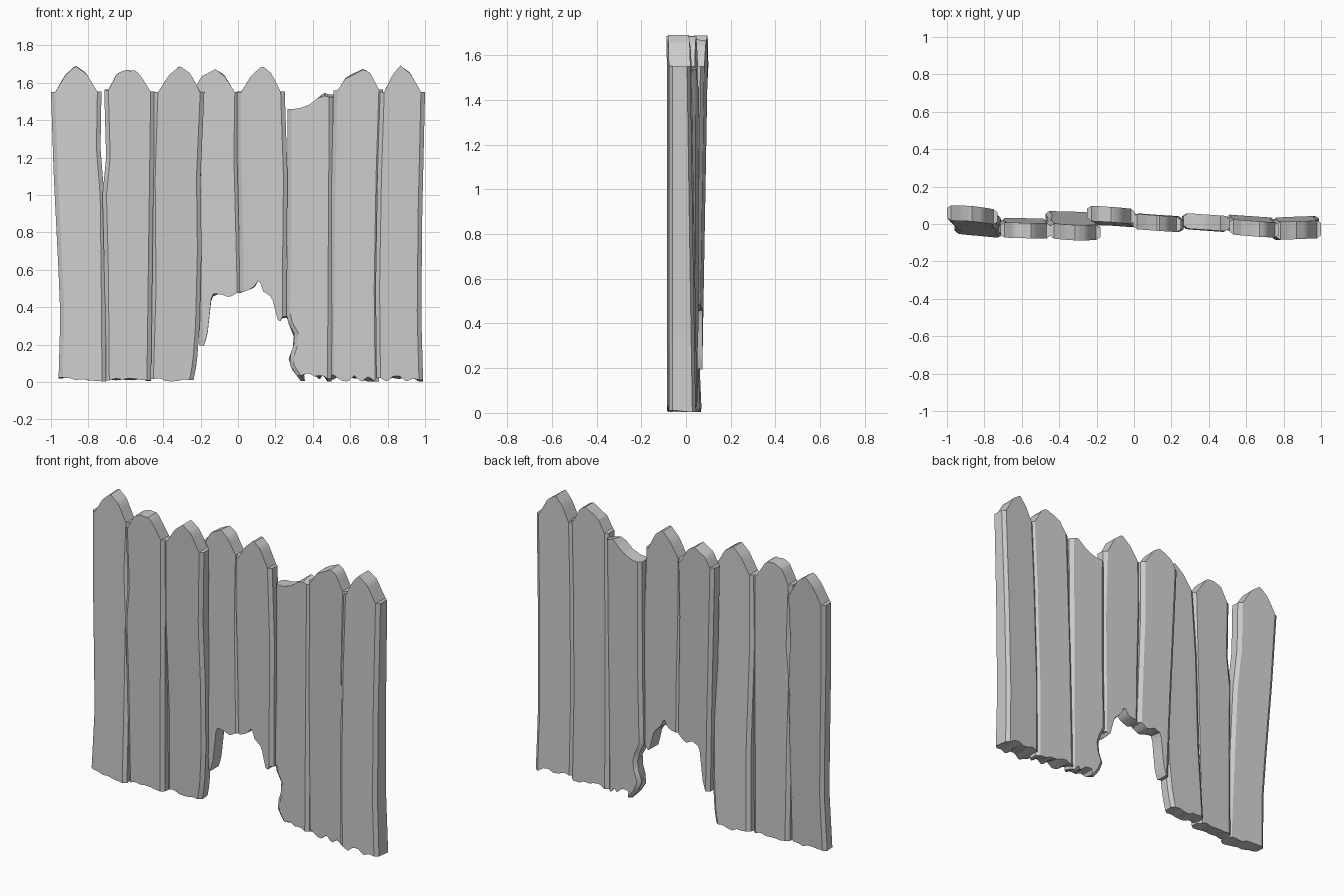
import bpy, bmesh, random

if "Cube" in bpy.data.objects:
    bpy.data.objects.remove(bpy.data.objects["Cube"])

random.seed(4)
ROWS, COLS = 26, 17
CX, CY = 0.022, 0.016   # chamfer across and in depth


def interp(pts, v):
    """Piecewise-linear lookup in a list of (key, value) sorted by key."""
    if v <= pts[0][0]:
        return pts[0][1]
    for (a, p), (b, q) in zip(pts, pts[1:]):
        if v <= b:
            return p + (q - p) * (v - a) / (b - a)
    return pts[-1][1]


def splinter(amount):
    """Random chipped-edge offsets along the plank width."""
    return [(i / 6, random.uniform(-0.5, 1) * amount) for i in range(7)]


def plank(name, left, right, top, bottom, y_top, y_bot, yaw,
          rough_top=0.003, rough_bot=0.012, t_top=0.082, t_bot=0.082):
    """left/right: (z, x) edges; top/bottom: (x, z) profiles; lofted octagonal section."""
    us = [i / (COLS - 1) for i in range(COLS)]
    # section points: (u, inset flag, side of depth, depth chamfer)
    sec = [(u, 1, -1, 0) for u in us] + [(1, 0, -1, CY), (1, 0, 1, CY)]
    sec += [(u, 1, 1, 0) for u in reversed(us)] + [(0, 0, 1, CY), (0, 0, -1, CY)]
    chips = {s: (splinter(rough_top), splinter(rough_bot)) for s in (-1, 1)}
    xc = (left[-1][1] + right[-1][1]) / 2
    bm = bmesh.new()
    cols = []
    for u, inset, side, ch in sec:
        zt = interp(top, top[0][0] + u * (top[-1][0] - top[0][0])) + interp(chips[side][0], u)
        zb = interp(bottom, bottom[0][0] + u * (bottom[-1][0] - bottom[0][0])) + interp(chips[side][1], u)
        zb = max(zb, 0.003)
        col = []
        for j in range(ROWS):
            z = zb + (zt - zb) * j / (ROWS - 1)
            xl, xr = interp(left, z), interp(right, z)
            c = CX * inset
            k = z / 1.65
            x = xl + c + (xr - xl - 2 * c) * u
            d = side * ((t_bot + (t_top - t_bot) * k) / 2 - ch)
            col.append(bm.verts.new((x, y_bot + (y_top - y_bot) * k + yaw * (x - xc) + d, z)))
        cols.append(col)
    n = len(cols)
    for i in range(n):
        a, b = cols[i], cols[(i + 1) % n]
        for j in range(ROWS - 1):
            bm.faces.new((a[j], b[j], b[j + 1], a[j + 1]))
    # end caps: strips joining front and back columns
    for j in (0, ROWS - 1):
        ring = [c[j] for c in cols]
        back = ring[COLS + 2:2 * COLS + 2][::-1]
        for i in range(COLS - 1):
            bm.faces.new((ring[i], ring[i + 1], back[i + 1], back[i]))
        bm.faces.new((ring[COLS - 1], ring[COLS], ring[COLS + 1], back[-1]))
        bm.faces.new((back[0], ring[-2], ring[-1], ring[0]))
    bmesh.ops.recalc_face_normals(bm, faces=bm.faces)
    me = bpy.data.meshes.new(name)
    bm.to_mesh(me)
    bm.free()
    ob = bpy.data.objects.new(name, me)
    bpy.context.collection.objects.link(ob)
    bpy.ops.object.select_all(action='DESELECT')
    ob.select_set(True)
    bpy.context.view_layer.objects.active = ob
    bpy.ops.object.shade_smooth_by_angle(angle=0.5)


def peak(x0, xp, x1, z=1.69):
    """Rounded gothic picket top."""
    return [(x0, 1.55), (x0 + (xp - x0) * .5, z - .05), (xp, z), (xp + (x1 - xp) * .5, z - .04), (x1, 1.55)]


# left half pickets
plank("picket_1", [(0, -.96), (.35, -.95), (.6, -.96), (1.1, -.985), (1.55, -1)],
      [(0, -.705), (.6, -.71), (1.0, -.715), (1.25, -.735), (1.55, -.73)],
      peak(-1, -.87, -.73), [(-.96, .015), (-.71, .008)], .053, -.02, -.09)
plank("picket_2", [(0, -.71), (.6, -.715), (1.0, -.725), (1.2, -.705), (1.55, -.715)],
      [(0, -.465), (.8, -.455), (1.55, -.445)],
      [(-.715, 1.56), (-.66, 1.65), (-.6, 1.67), (-.54, 1.66), (-.5, 1.62), (-.445, 1.55)],
      [(-.71, .01), (-.46, .008)], -.035, -.01, -.02, rough_top=.008)
plank("picket_3", [(0, -.475), (.5, -.46), (1.1, -.465), (1.55, -.45)],
      [(0, -.24), (.1, -.22), (.3, -.205), (.7, -.195), (1.1, -.2), (1.55, -.18)],
      peak(-.45, -.31, -.18), [(-.475, .012), (-.25, .005)], -.045, .025, -.03)

# centre pickets broken off above the hole
plank("broken_picket_4", [(.2, -.205), (.7, -.22), (1.55, -.25)],
      [(.4, .02), (.8, .01), (1.2, 0), (1.55, .005)],
      [(-.25, 1.57), (-.21, 1.63), (-.12, 1.67), (-.06, 1.635), (.005, 1.55)],
      [(-.205, .2), (-.18, .25), (-.16, .37), (-.145, .46), (-.08, .47), (-.03, .46), (.02, .48)],
      .05, .025, -.07, rough_top=.006)
plank("broken_picket_5", [(.4, .01), (.8, .005), (1.2, -.005), (1.55, -.005)],
      [(.2, .26), (.6, .26), (1.1, .265), (1.4, .255), (1.55, .25)],
      peak(-.005, .13, .25), [(.0, .48), (.07, .51), (.105, .55), (.13, .49), (.19, .45),
                             (.215, .37), (.235, .31), (.26, .34)],
      .005, .01, -.07)

# right half pickets, first one snapped at the top
plank("snapped_picket_6", [(0, .34), (.08, .28), (.12, .27), (.2, .3), (.27, .3), (.34, .255), (.8, .265), (1.46, .265)],
      [(0, .5), (.8, .505), (1.55, .51)],
      [(.265, 1.45), (.33, 1.46), (.38, 1.475), (.44, 1.52), (.48, 1.535), (.51, 1.525)],
      [(.34, .015), (.42, .03), (.5, .008)], .01, .005, -.07, rough_top=.012, rough_bot=.025)
plank("picket_7", [(0, .49), (.8, .495), (1.55, .51)],
      [(0, .755), (.5, .75), (1.1, .76), (1.55, .775)],
      [(.51, 1.55), (.56, 1.62), (.61, 1.645), (.67, 1.67), (.72, 1.65), (.775, 1.56)],
      [(.495, .015), (.755, .01)], -.025, 0, -.07, rough_top=.008, rough_bot=.025)
plank("picket_8", [(0, .74), (.5, .735), (1.1, .745), (1.55, .76)],
      [(0, .99), (.35, .98), (.9, .985), (1.55, 1.0)],
      peak(.76, .865, 1.0), [(.74, .015), (.99, .01)], -.033, -.02, .04,
      rough_bot=.025, t_top=.095, t_bot=.12)
